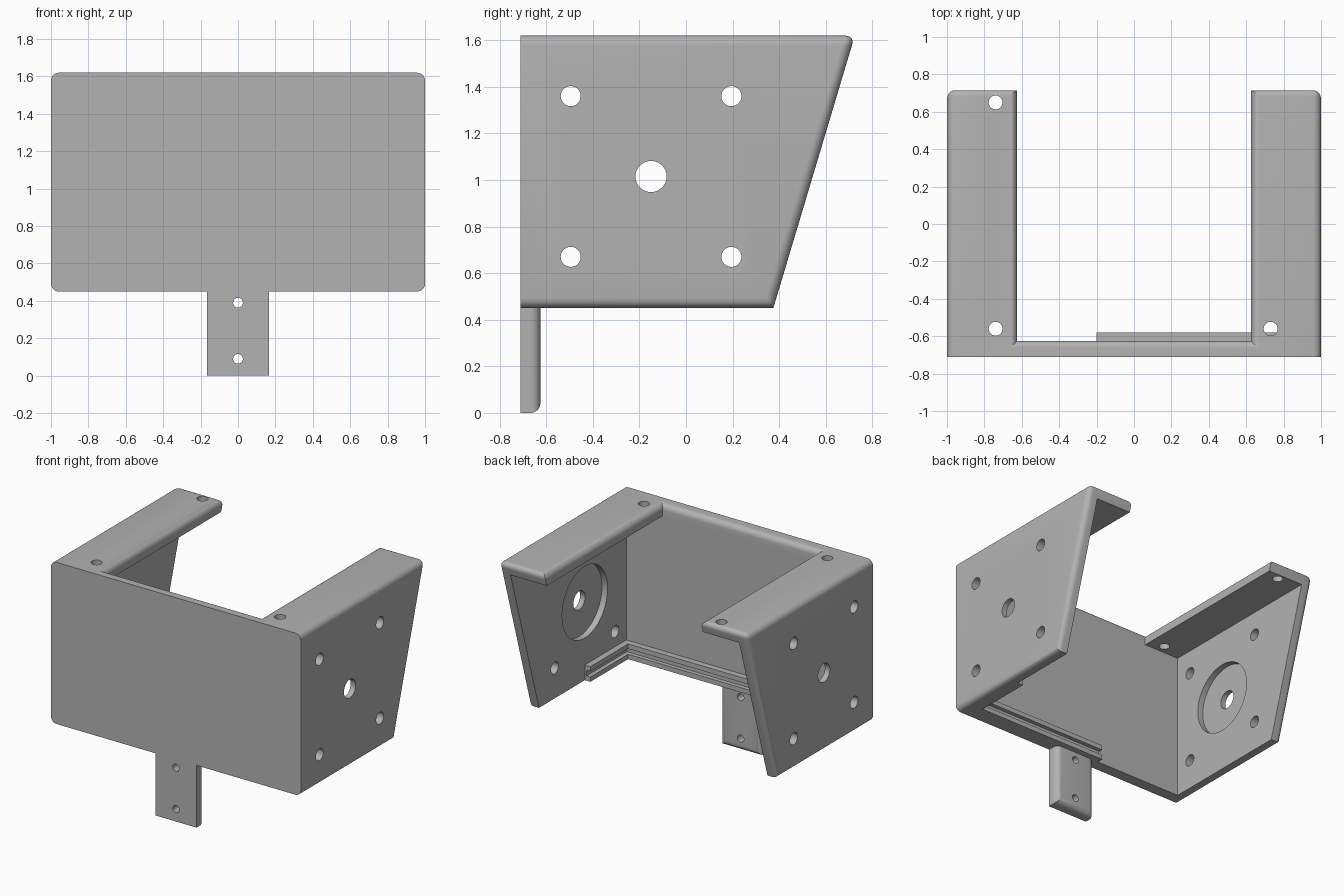
import bpy
import bmesh
from mathutils import Matrix, Vector

cube = bpy.data.objects.get("Cube")
if cube:
    bpy.data.objects.remove(cube, do_unlink=True)

# Overall sizes
FRONT, WALL = -0.71, 0.085
INNER = FRONT + WALL
BOTTOM, TOP = 0.45, 1.62
ROUND = 0.042

grey = bpy.data.materials.new("plain grey")
grey.use_nodes = True
colour = (0.45, 0.45, 0.45, 1)
grey.diffuse_color = colour
grey.node_tree.nodes["Principled BSDF"].inputs["Base Color"].default_value = colour


def make(name, bm):
    bmesh.ops.recalc_face_normals(bm, faces=bm.faces)
    mesh = bpy.data.meshes.new(name)
    bm.to_mesh(mesh)
    bm.free()
    obj = bpy.data.objects.new(name, mesh)
    bpy.context.collection.objects.link(obj)
    mesh.materials.append(grey)
    return obj


def prism(name, points, direction):
    """Extrude a closed outline along a direction."""
    bm = bmesh.new()
    face = bm.faces.new([bm.verts.new(p) for p in points])
    new = bmesh.ops.extrude_face_region(bm, geom=[face])["geom"]
    verts = [v for v in new if isinstance(v, bmesh.types.BMVert)]
    bmesh.ops.translate(bm, verts=verts, vec=direction)
    return make(name, bm)


def box(name, low, high):
    (x, y, z), (u, v, w) = low, high
    return prism(name, [(x, y, z), (u, y, z), (u, v, z), (x, v, z)], (0, 0, w - z))


def activate(obj):
    bpy.ops.object.select_all(action="DESELECT")
    obj.select_set(True)
    bpy.context.view_layer.objects.active = obj


def cut(obj, cutter):
    cutter.hide_render = True
    mod = obj.modifiers.new("cut", "BOOLEAN")
    mod.operation, mod.solver, mod.object = "DIFFERENCE", "EXACT", cutter
    activate(obj)
    bpy.ops.object.modifier_apply(modifier=mod.name)
    bpy.data.objects.remove(cutter, do_unlink=True)


def drill(obj, axis, centre, radius, length):
    bm = bmesh.new()
    turn = Vector((0, 0, 1)).rotation_difference(Vector(axis)).to_matrix().to_4x4()
    bmesh.ops.create_cone(bm, cap_ends=True, segments=40, radius1=radius, radius2=radius,
                          depth=length, matrix=Matrix.Translation(centre) @ turn)
    cut(obj, make("drill_cutter", bm))


def round_edges(obj, rule):
    bm = bmesh.new()
    bm.from_mesh(obj.data)
    bmesh.ops.dissolve_limit(bm, angle_limit=0.01, verts=bm.verts, edges=bm.edges)
    edges = [e for e in bm.edges if rule(*[v.co for v in e.verts])]
    bmesh.ops.bevel(bm, geom=edges, offset=ROUND, segments=6, profile=0.5,
                    affect="EDGES", clamp_overlap=False)
    bm.to_mesh(obj.data)
    bm.free()


def both(a, b, axis, value):
    return abs(a[axis] - value) < 0.001 and abs(b[axis] - value) < 0.001


def smooth(obj):
    activate(obj)
    bpy.ops.object.shade_smooth_by_angle(angle=0.5)


# Bracket body: slanted block hollowed out from behind, below and above
side = [(FRONT, BOTTOM), (0.375, BOTTOM), (0.725, TOP), (FRONT, TOP)]
body = prism("bracket_body", [(-1, y, z) for y, z in side], (2, 0, 0))
cut(body, box("cavity", (WALL - 1, INNER, 0), (1 - WALL, 2, TOP - WALL)))
cut(body, box("top_opening", (-0.625, INNER, 1), (0.625, 2, 2)))


def body_edges(a, b):
    if both(a, b, 1, FRONT):
        return False
    return both(a, b, 0, 1) or both(a, b, 0, -1) or both(a, b, 2, TOP)


round_edges(body, body_edges)

# Round pockets inside each side wall, then holes through both walls
for s in (-1, 1):
    drill(body, (1, 0, 0), (s * 0.88, -0.15, 1.015), 0.26, 0.16)
drill(body, (1, 0, 0), (0, -0.15, 1.015), 0.067, 3)
for y in (-0.495, 0.195):
    for z in (0.67, 1.36):
        drill(body, (1, 0, 0), (0, y, z), 0.043, 3)

# Holes in the top flanges
for x, y in ((-0.74, 0.65), (-0.74, -0.56), (0.73, -0.56)):
    drill(body, (0, 0, 1), (x, y, TOP), 0.037, 0.4)
smooth(body)

# Mounting tab with rounded back edges and two holes
tab = box("mounting_tab", (-0.165, FRONT, 0), (0.165, INNER, BOTTOM))
round_edges(tab, lambda a, b: both(a, b, 1, INNER) and not both(a, b, 2, BOTTOM))
for z in (0.09, 0.39):
    drill(tab, (0, 1, 0), (0, FRONT, z), 0.026, 0.4)
smooth(tab)

# Grooved corner rail: two lips with a thinner web between
wall_x = 1 - WALL
for name, low, high, depth in (("rail_lower_lip", 0.45, 0.485, 0.045),
                               ("rail_web", 0.485, 0.525, 0.015),
                               ("rail_upper_lip", 0.525, 0.56, 0.045)):
    outline = [(-0.2, INNER), (wall_x, INNER), (wall_x, -0.15), (wall_x - depth, -0.15),
               (wall_x - depth, INNER + depth), (-0.2, INNER + depth)]
    prism(name, [(x, y, low) for x, y in outline], (0, 0, high - low))
